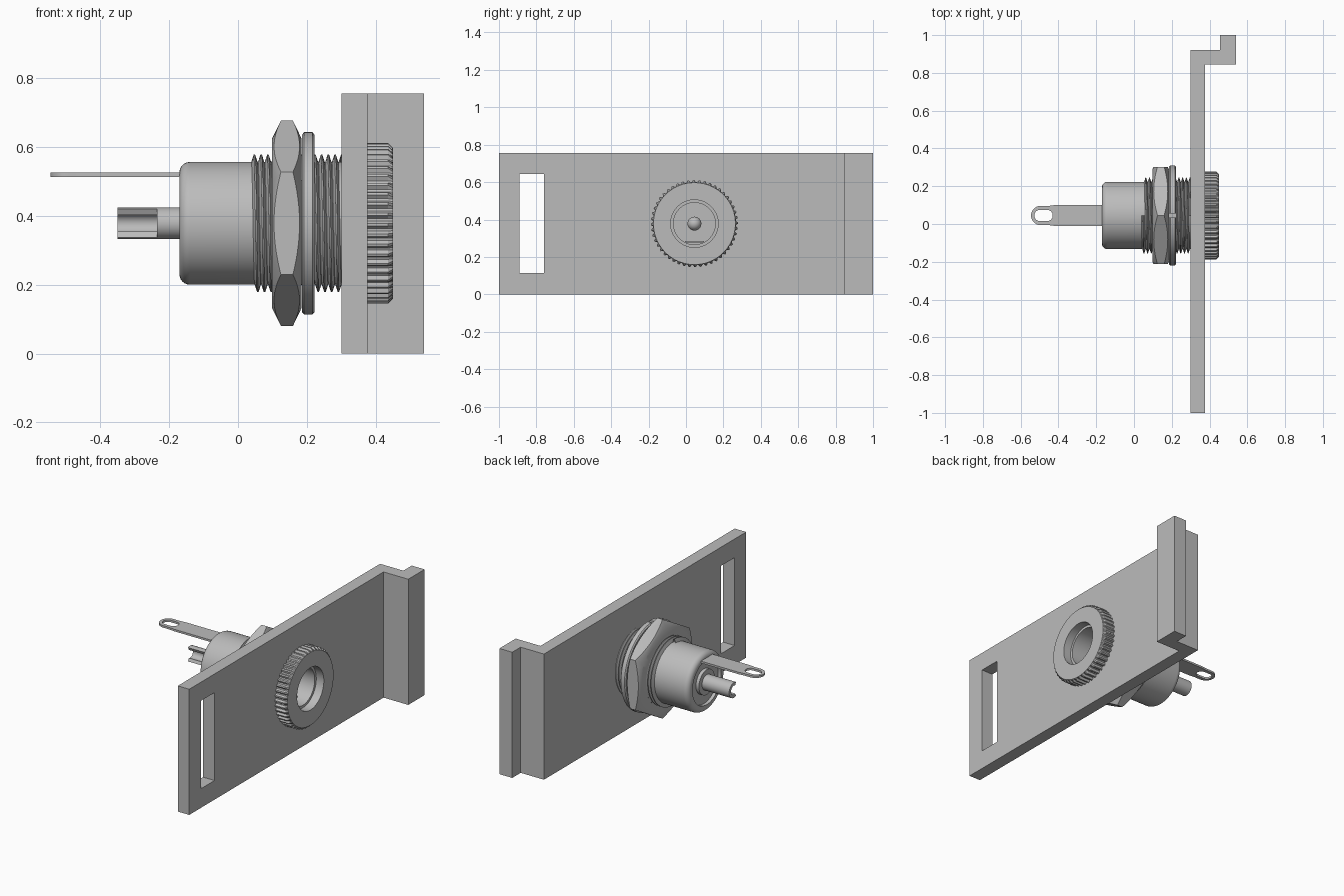
import bpy, bmesh
from math import cos, sin, pi, radians
from mathutils import Vector

if "Cube" in bpy.data.objects:
    bpy.data.objects.remove(bpy.data.objects["Cube"])

CY, CZ = 0.045, 0.378      # axis of the socket, running along x
HEIGHT = 0.755

grey = bpy.data.materials.new("plain_grey")
grey.use_nodes = True
grey.diffuse_color = (0.5, 0.5, 0.5, 1)
grey.node_tree.nodes["Principled BSDF"].inputs["Base Color"].default_value = (0.5, 0.5, 0.5, 1)


def add(name, bm, loc=(0, 0, 0)):
    bmesh.ops.remove_doubles(bm, verts=bm.verts, dist=1e-5)
    bmesh.ops.recalc_face_normals(bm, faces=bm.faces)
    mesh = bpy.data.meshes.new(name)
    bm.to_mesh(mesh)
    bm.free()
    mesh.materials.append(grey)
    obj = bpy.data.objects.new(name, mesh)
    obj.location = loc
    bpy.context.collection.objects.link(obj)
    return obj


def activate(obj):
    bpy.ops.object.select_all(action='DESELECT')
    obj.select_set(True)
    bpy.context.view_layer.objects.active = obj


def smooth(obj):
    activate(obj)
    bpy.ops.object.shade_smooth_by_angle(angle=radians(30))
    return obj


def lathe(name, profile, segs=64, radius=lambda r, i: r):
    """Revolve a closed (x, r) profile about the socket axis."""
    bm = bmesh.new()
    rings = []
    for i in range(segs):
        a = 2 * pi * i / segs
        rings.append([bm.verts.new((x, radius(r, i) * cos(a), radius(r, i) * sin(a)))
                      for x, r in profile])
    n = len(profile)
    for i in range(segs):
        p, q = rings[i], rings[(i + 1) % segs]
        for j in range(n):
            k = (j + 1) % n
            if profile[j][1] + profile[k][1] > 0:
                bm.faces.new((p[j], p[k], q[k], q[j]))
    return smooth(add(name, bm, (0, CY, CZ)))


def prism(name, points, axis, start, end, loc=(0, 0, 0)):
    """Extrude a flat outline along z (points are x, y) or x (points are y, z)."""
    place = (lambda p: (p[0], p[1], start)) if axis == 'z' else (lambda p: (start, p[0], p[1]))
    move = Vector((0, 0, end - start)) if axis == 'z' else Vector((end - start, 0, 0))
    bm = bmesh.new()
    face = bm.faces.new([bm.verts.new(place(p)) for p in points])
    ext = bmesh.ops.extrude_face_region(bm, geom=[face], use_keep_orig=True)
    bmesh.ops.translate(bm, vec=move,
                        verts=[v for v in ext["geom"] if isinstance(v, bmesh.types.BMVert)])
    return add(name, bm, loc)


def rect(a0, b0, a1, b1):
    return [(a0, b0), (a1, b0), (a1, b1), (a0, b1)]


def arc(ca, cb, r, a0, a1, n=12):
    return [(ca + r * cos(radians(a0 + (a1 - a0) * i / n)),
             cb + r * sin(radians(a0 + (a1 - a0) * i / n))) for i in range(n + 1)]


def boolean(obj, tool, operation='DIFFERENCE'):
    mod = obj.modifiers.new("cut", 'BOOLEAN')
    mod.operation, mod.object, mod.solver = operation, tool, 'EXACT'
    activate(obj)
    bpy.ops.object.modifier_apply(modifier=mod.name)
    bpy.data.objects.remove(tool)


# Mounting plate with hooked end, slot and socket hole
plate = prism("mounting_plate",
              [(0.30, -1), (0.376, -1), (0.376, 0.845), (0.54, 0.845),
               (0.54, 1), (0.455, 1), (0.455, 0.92), (0.30, 0.92)], 'z', 0, HEIGHT)
boolean(plate, prism("slot_cutter", rect(0.2, -0.89, 0.5, -0.76), 'z', 0.115, 0.643))
boolean(plate, lathe("hole_cutter", [(0.2, 0), (0.2, 0.175), (0.5, 0.175), (0.5, 0)]))

# Socket barrel: recessed rear, rounded shoulder, stepped bore
shoulder = [(x, r) for x, r in arc(-0.14, 0.148, 0.03, 180, 90, 6)]
lathe("socket_barrel",
      [(-0.17, 0), (-0.17, 0.075), (-0.15, 0.075), (-0.15, 0.135), (-0.17, 0.135)]
      + shoulder + [(0.40, 0.178), (0.40, 0.112), (0.06, 0.112), (0.06, 0)])

# Screw thread
bm = bmesh.new()
pitch = 0.0195
tooth = [bm.verts.new((x, 0, r)) for x, r in
         ((0, 0.176), (pitch * 0.4, 0.2), (pitch * 0.6, 0.2), (pitch, 0.176))]
for a, b in zip(tooth, tooth[1:]):
    bm.edges.new((a, b))
thread = add("screw_thread", bm, (0.038, CY, CZ))
screw = thread.modifiers.new("screw", 'SCREW')
screw.axis = 'X'
screw.screw_offset = pitch
screw.iterations = 13
screw.steps = screw.render_steps = 48
screw.use_merge_vertices = True
screw.use_normal_calculate = True
activate(thread)
bpy.ops.object.modifier_apply(modifier=screw.name)
smooth(thread)

# Hex nut, chamfered on both sides
nut = prism("hex_nut", arc(0, 0, 0.298, 90, 390, 5), 'x', 0.098, 0.185, (0, CY, CZ))
boolean(nut, lathe("nut_chamfer",
                   [(0.098, 0.165), (0.098, 0.245), (0.125, 0.299),
                    (0.159, 0.299), (0.185, 0.245), (0.185, 0.165)], 96), 'INTERSECT')
smooth(nut)

# Lock washer with a split at the top
washer = lathe("lock_washer",
               [(0.186, 0.165), (0.186, 0.258), (0.192, 0.265), (0.216, 0.265),
                (0.222, 0.258), (0.222, 0.165)])
boolean(washer, prism("split_cutter", rect(0.17, CY - 0.01, 0.24, CY + 0.01), 'z', 0.58, 0.7))
smooth(washer)

# Knurled head
lathe("knurled_head",
      [(0.375, 0.13), (0.375, 0.233), (0.436, 0.233), (0.45, 0.219),
       (0.45, 0.127), (0.375, 0.127)], 192,
      lambda r, i: r - 0.011 if r > 0.225 and i % 4 > 1 else r)

# Centre pin with domed tip, and contact spring in the bore
lathe("centre_pin", [(0.05, 0), (0.05, 0.037)] + arc(0.25, 0, 0.037, 90, 0, 6)[:-1] + [(0.287, 0)], 32)
prism("contact_spring", rect(0.06, CY - 0.05, 0.33, CY + 0.05), 'z', 0.277, 0.286)

# Rear stem and open solder cup
lathe("rear_stem", [(-0.235, 0), (-0.235, 0.046), (-0.16, 0.046), (-0.16, 0)], 32)
smooth(prism("solder_cup", arc(0, 0, 0.046, -115, 115, 20) + arc(0, 0, 0.027, 115, -115, 20),
             'x', -0.35, -0.235, (0, CY, CZ)))

# Solder lug with an oblong eye
lug = prism("solder_lug",
            [(-0.14, -0.01), (-0.14, 0.10), (-0.42, 0.10), (-0.45, 0.096)]
            + arc(-0.494, CY, 0.051, 90, 270, 16) + [(-0.45, -0.006), (-0.42, -0.01)],
            'z', 0.513, 0.525)
boolean(lug, prism("eye_cutter",
                   arc(-0.498, CY, 0.03, 90, 270) + arc(-0.46, CY, 0.03, -90, 90),
                   'z', 0.45, 0.6))
smooth(lug)
